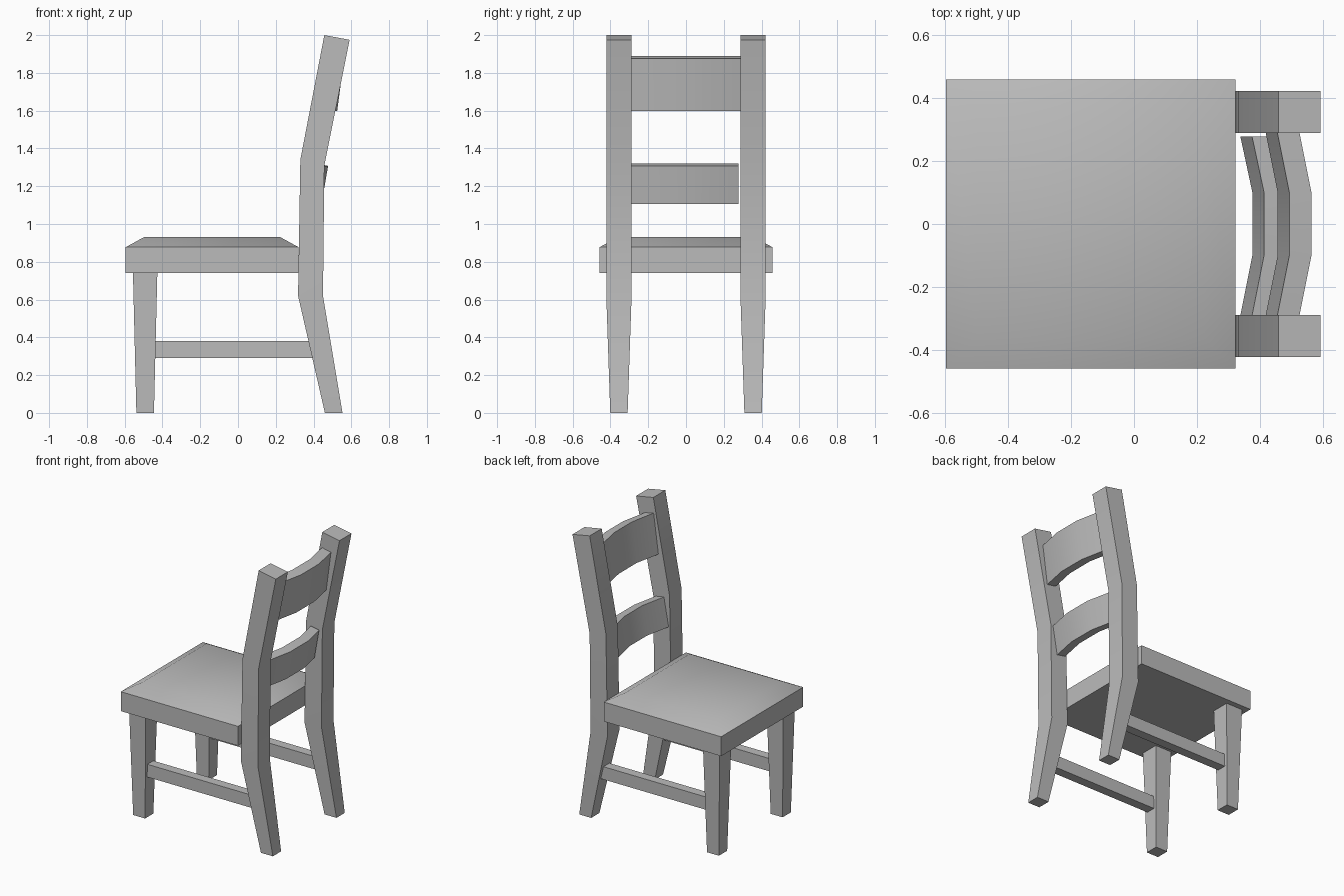
import bpy, bmesh, math

cube = bpy.data.objects.get("Cube")
if cube:
    bpy.data.objects.remove(cube, do_unlink=True)

wood = bpy.data.materials.new("plain grey")
wood.use_nodes = True
GREY = (0.5, 0.5, 0.5, 1)
wood.diffuse_color = GREY
wood.node_tree.nodes["Principled BSDF"].inputs["Base Color"].default_value = GREY


def loft(name, rings, smooth=30):
    """Skin a closed solid through four-point rings."""
    bm = bmesh.new()
    loops = [[bm.verts.new(p) for p in ring] for ring in rings]
    for a, b in zip(loops, loops[1:]):
        for i in range(4):
            j = (i + 1) % 4
            bm.faces.new((a[i], a[j], b[j], b[i]))
    bm.faces.new(loops[0][::-1])
    bm.faces.new(loops[-1])
    bmesh.ops.recalc_face_normals(bm, faces=bm.faces)
    mesh = bpy.data.meshes.new(name)
    bm.to_mesh(mesh)
    bm.free()
    mesh.materials.append(wood)
    obj = bpy.data.objects.new(name, mesh)
    bpy.context.collection.objects.link(obj)
    bpy.ops.object.select_all(action='DESELECT')
    obj.select_set(True)
    bpy.context.view_layer.objects.active = obj
    bpy.ops.object.shade_smooth_by_angle(angle=math.radians(smooth))
    return obj


def ring(x0, x1, y0, y1, z0, z1=None):
    """Rectangle across x and y; z0 and z1 are the heights at x0 and x1."""
    z1 = z0 if z1 is None else z1
    return [(x0, y0, z0), (x1, y0, z1), (x1, y1, z1), (x0, y1, z0)]


# Seat with a softly shaded, sloping rim
X0, X1, W, INSET = -0.595, 0.321, 0.458, 0.1
loft("seat", [
    ring(X0, X1, -W, W, 0.74),
    ring(X0, X1, -W, W, 0.877),
    ring(X0 + INSET, X1 - INSET, -W + INSET, W - INSET, 0.932),
], smooth=45)

# Legs, back posts and side stretchers
MID = 0.355
for side, s in (("left", 1), ("right", -1)):
    def span(half):
        return s * MID - half, s * MID + half

    loft(f"front_leg_{side}", [
        ring(-0.538, -0.445, *span(0.046), 0),
        ring(-0.556, -0.427, *span(0.065), 0.74),
    ])
    loft(f"back_post_{side}", [
        ring(0.46, 0.553, *span(0.046), 0),
        ring(0.318, 0.45, *span(0.067), 0.62),
        ring(0.33, 0.457, *span(0.067), 1.34, 1.31),
        ring(0.457, 0.591, *span(0.067), 2.0, 1.975),
    ])
    loft(f"side_stretcher_{side}", [
        ring(-0.45, 0.41, *span(0.033), 0.29),
        ring(-0.45, 0.41, *span(0.033), 0.38),
    ])


# Bowed, leaning back slats
def slat(name, section, y_right, y_left, bow=0.038):
    stations = ((y_right, bow), (-0.1, 0), (0.1, 0), (y_left, bow))
    loft(name, [[(x - dx, y, z) for x, z in section] for y, dx in stations])


slat("upper_slat",
     [(0.455, 1.61), (0.525, 1.598), (0.562, 1.875), (0.492, 1.89)], -0.29, 0.29)
slat("lower_slat",
     [(0.375, 1.118), (0.442, 1.105), (0.477, 1.308), (0.412, 1.32)], -0.29, 0.277)
